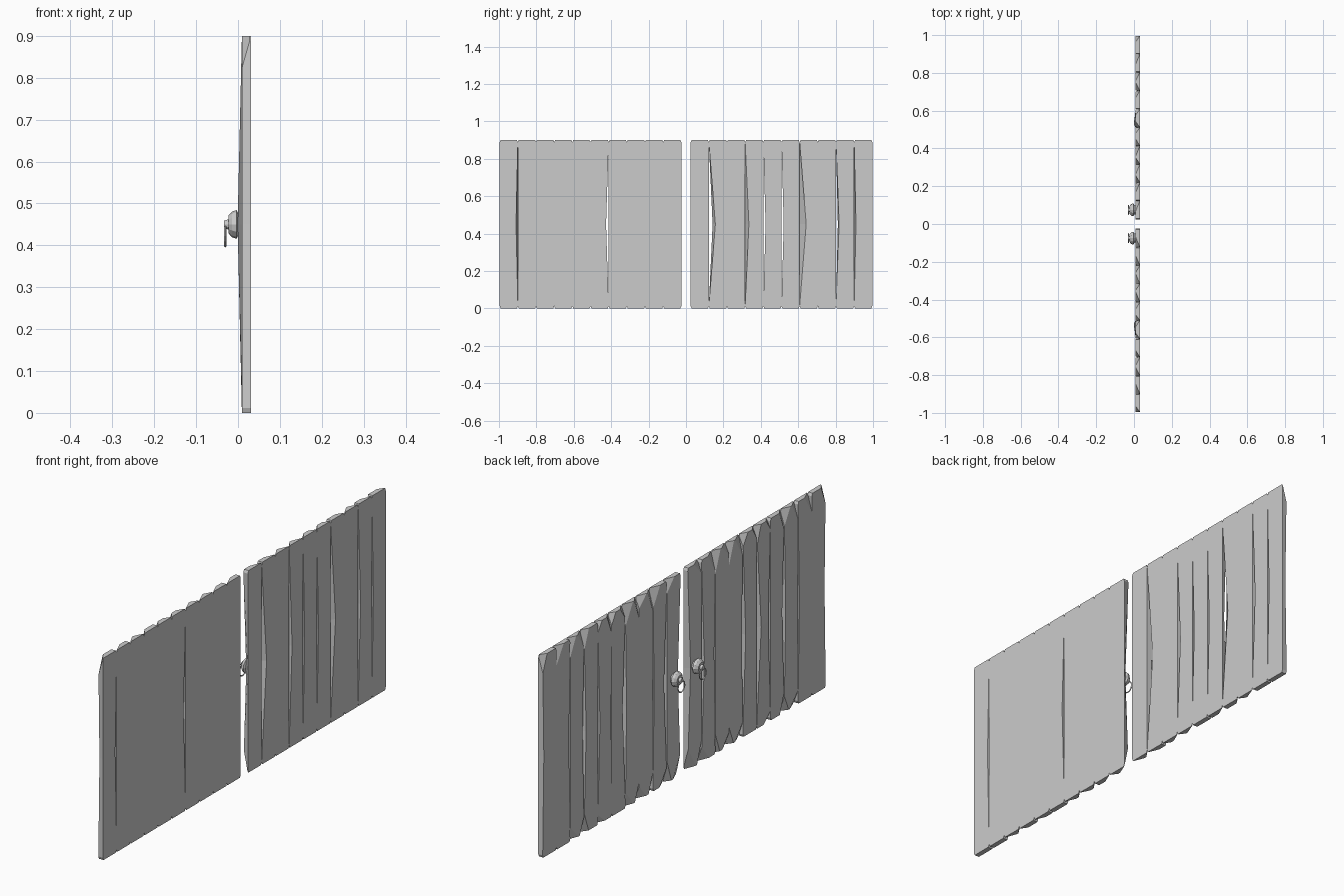
import bpy, bmesh, math, random
from mathutils import Vector

if "Cube" in bpy.data.objects:
    bpy.data.objects.remove(bpy.data.objects["Cube"])

H, BACK, FRONT = 0.9, 0.031, 0.009
INNER, WIDTH, COUNT = 0.025, 0.0971, 10
LEVELS = [(0.0, 0.005), (0.012, 0.0), (H / 2, 0.0), (H - 0.012, 0.0), (H, 0.005)]
# how far the rear inner edge of certain planks is hewn away at mid height
HEWN = {1: {1: .035, 3: .02, 4: .012, 5: .012, 6: .035, 8: .017, 9: .01},
        -1: {4: .014, 9: .01}}


def finish(bm, name):
    bmesh.ops.recalc_face_normals(bm, faces=bm.faces[:])
    me = bpy.data.meshes.new(name)
    bm.to_mesh(me)
    bm.free()
    ob = bpy.data.objects.new(name, me)
    bpy.context.collection.objects.link(ob)
    return ob


def slice_off(bm, a, b, c, keep):
    """Chop the corner beyond the plane a-b-c, keeping the side of point keep."""
    n = (b - a).cross(c - a).normalized()
    if n.dot(keep - a) > 0:
        n = -n
    bmesh.ops.bisect_plane(bm, geom=bm.verts[:] + bm.edges[:] + bm.faces[:],
                           plane_co=a, plane_no=n, clear_outer=True, dist=1e-6)
    bmesh.ops.holes_fill(bm, edges=[e for e in bm.edges if e.is_boundary], sides=0)


def plank(side, i, rng, name):
    y0 = INNER + i * WIDTH
    y1 = y0 + WIDTH
    mid = (y0 + y1) / 2
    front_in = [rng.choice([0, 0, .01, .02]), rng.choice([0, 0, .008, .015])]
    bm = bmesh.new()
    rings = []
    for k, (z, inset) in enumerate(LEVELS):
        m = k == 2
        fx = -0.001 if m and i == 5 else FRONT
        pts = [(FRONT, y0 + inset + m * front_in[0]),
               (FRONT, y1 - inset - m * front_in[1]),
               (BACK, y1 - inset),
               (BACK, y0 + inset + m * HEWN[side].get(i, 0))]
        # one plank swells forward in the middle
        if fx < 0:
            pts[0] = (fx, y0 + 0.018)
        rings.append([bm.verts.new((x, y, z)) for x, y in pts])
    for a, b in zip(rings, rings[1:]):
        for j in range(4):
            bm.faces.new((a[j], a[(j + 1) % 4], b[(j + 1) % 4], b[j]))
    bm.faces.new(rings[0][::-1])
    bm.faces.new(rings[-1])
    bmesh.ops.recalc_face_normals(bm, faces=bm.faces[:])
    # chipped front corners at the top and bottom
    keep = Vector((BACK, mid, H / 2))
    for z, d in ((H, -1), (0, 1)):
        for y, s in ((y0, 1), (y1, -1)):
            drop, run, hit = rng.uniform(.04, .12), rng.uniform(.03, .06), rng.random()
            if hit < 0.6:
                slice_off(bm, Vector((BACK, y, z)), Vector((FRONT, y, z + d * drop)),
                          Vector((FRONT, y + s * run, z)), keep)
    for v in bm.verts:
        v.co.y *= side
    return finish(bm, name)


def knob(y, name):
    # stepped round boss turned about the x axis
    profile = [(0.012, 0), (0.012, .022), (0.001, .025), (-.003, .034), (-.014, .031),
               (-.023, .021), (-.023, .012), (-.033, .009), (-.033, 0)]
    bm = bmesh.new()
    vs = [bm.verts.new((x, 0, r)) for x, r in profile]
    es = [bm.edges.new(p) for p in zip(vs, vs[1:])]
    bmesh.ops.spin(bm, geom=vs + es, cent=(0, 0, 0), axis=(1, 0, 0),
                   angle=2 * math.pi, steps=12, use_merge=True)
    bmesh.ops.remove_doubles(bm, verts=bm.verts[:], dist=1e-5)
    ob = finish(bm, name)
    ob.location = (0, y, 0.45)


def pull_ring(y, name):
    # thin hanging ring
    bpy.ops.mesh.primitive_torus_add(major_segments=12, minor_segments=4,
                                     major_radius=.024, minor_radius=.003,
                                     location=(-.03, y, .422),
                                     rotation=(0, math.pi / 2, 0))
    bpy.context.object.name = name


for side, label in ((1, "right"), (-1, "left")):
    for i in range(COUNT):
        plank(side, i, random.Random(40 + i), f"{label}_plank_{i + 1}")
    knob(side * 0.075, f"{label}_handle_boss")
    pull_ring(side * 0.075, f"{label}_handle_ring")
